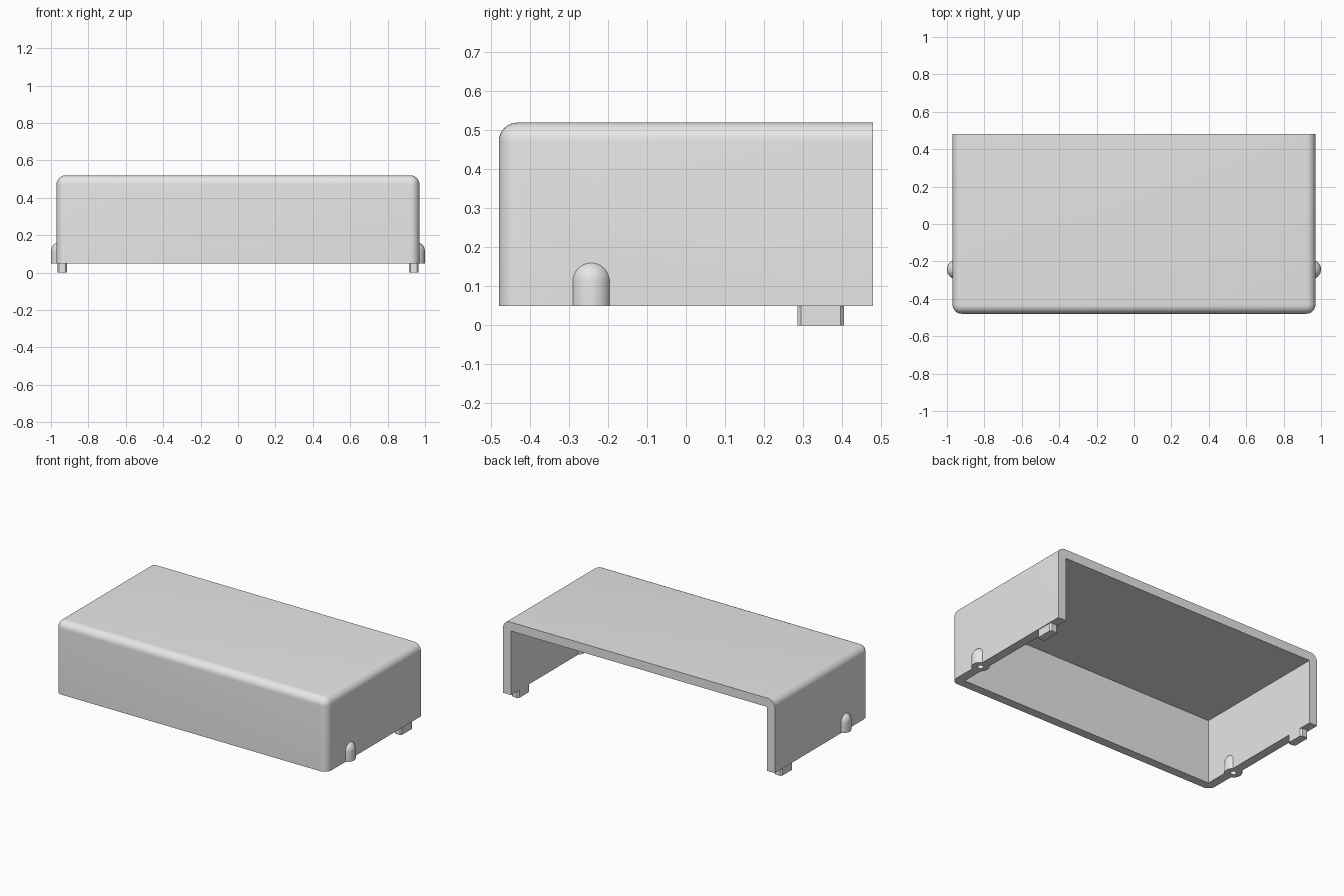
import bpy
import bmesh
from math import radians
from mathutils import Matrix, Vector

cube = bpy.data.objects.get("Cube")
if cube:
    bpy.data.objects.remove(cube, do_unlink=True)

grey = bpy.data.materials.new("light_grey_plastic")
grey.use_nodes = True
COLOUR = (0.8, 0.8, 0.8, 1)
grey.diffuse_color = COLOUR
grey.node_tree.nodes["Principled BSDF"].inputs["Base Color"].default_value = COLOUR

HALF_X, HALF_Y, BASE, TOP = 0.97, 0.48, 0.05, 0.52
WALL, ROUND = 0.057, 0.048
BOSS_X, BOSS_Y, BOSS_R, BOSS_TOP = 0.948, -0.243, 0.052, 0.113


def finish(bm, name):
    mesh = bpy.data.meshes.new(name)
    bmesh.ops.recalc_face_normals(bm, faces=bm.faces)
    bm.to_mesh(mesh)
    bm.free()
    mesh.materials.append(grey)
    obj = bpy.data.objects.new(name, mesh)
    bpy.context.collection.objects.link(obj)
    return obj


def box(low, high):
    low, high = Vector(low), Vector(high)
    bm = bmesh.new()
    matrix = Matrix.Translation((low + high) / 2) @ Matrix.Diagonal((*(high - low), 1))
    bmesh.ops.create_cube(bm, size=1, matrix=matrix)
    return bm


def bevel(bm, rule, width, segments):
    edges = [e for e in bm.edges if rule((e.verts[0].co + e.verts[1].co) / 2)]
    bmesh.ops.bevel(bm, geom=edges, offset=width, segments=segments,
                    profile=0.5, affect='EDGES', clamp_overlap=True)


def spin_profile(points, name, x, y, steps=32):
    # Revolve a radius/height outline into a closed solid
    bm = bmesh.new()
    verts = [bm.verts.new((r, 0, z)) for r, z in points]
    edges = [bm.edges.new(pair) for pair in zip(verts, verts[1:])]
    bmesh.ops.spin(bm, geom=verts + edges, cent=(0, 0, 0), axis=(0, 0, 1),
                   angle=radians(360), steps=steps)
    bmesh.ops.remove_doubles(bm, verts=bm.verts, dist=0.0001)
    bmesh.ops.translate(bm, verts=bm.verts, vec=(x, y, 0))
    return finish(bm, name)


def boolean(target, tool, operation):
    mod = target.modifiers.new(operation.title(), 'BOOLEAN')
    mod.operation, mod.solver, mod.object = operation, 'EXACT', tool
    bpy.context.view_layer.objects.active = target
    bpy.ops.object.modifier_apply(modifier=mod.name)
    bpy.data.objects.remove(tool, do_unlink=True)


# Cover with rounded front and top edges
bm = box((-HALF_X, -HALF_Y, BASE), (HALF_X, HALF_Y, TOP))


def rounded(mid):
    on_top = mid.z > TOP - 0.001 and mid.y < HALF_Y - 0.001
    front_corner = abs(mid.x) > HALF_X - 0.001 and mid.y < 0.001 - HALF_Y and mid.z > BASE + 0.001
    return on_top or front_corner


bevel(bm, rounded, ROUND, 8)
cover = finish(bm, "cover")

# Hollow, open at the back and underneath
cavity = finish(box((WALL - HALF_X, WALL - HALF_Y, BASE - 0.2),
                    (HALF_X - WALL, HALF_Y + 0.2, TOP - WALL)), "cavity")
boolean(cover, cavity, 'DIFFERENCE')

# Domed screw bosses with blind holes from below
dome = [(BOSS_R * Vector((1, 0)) @ Matrix.Rotation(-radians(a), 2)) for a in range(0, 91, 10)]
outline = [(0, BASE), (BOSS_R, BASE)]
outline += [(max(p.x, 0), BOSS_TOP + abs(p.y)) for p in dome]
for side in (-1, 1):
    boolean(cover, spin_profile(outline, "boss", side * BOSS_X, BOSS_Y), 'UNION')
    hole = [(0, 0), (0.018, 0), (0.018, 0.12), (0, 0.12)]
    boolean(cover, spin_profile(hole, "hole", side * BOSS_X, BOSS_Y), 'DIFFERENCE')

# Locating tabs below the side walls
parts = [cover]
for name, side in (("left_tab", 1), ("right_tab", -1)):
    xs = sorted((side * 0.913, side * 0.965))
    bm = box((xs[0], 0.286, 0), (xs[1], 0.405, BASE))
    bevel(bm, lambda m: abs(m.z - BASE / 2) < 0.001, 0.009, 1)
    parts.append(finish(bm, name))

# Smooth rounds, sharp corners
for obj in parts:
    bpy.ops.object.select_all(action='DESELECT')
    obj.select_set(True)
    bpy.context.view_layer.objects.active = obj
    bpy.ops.object.shade_smooth_by_angle(angle=radians(30))
